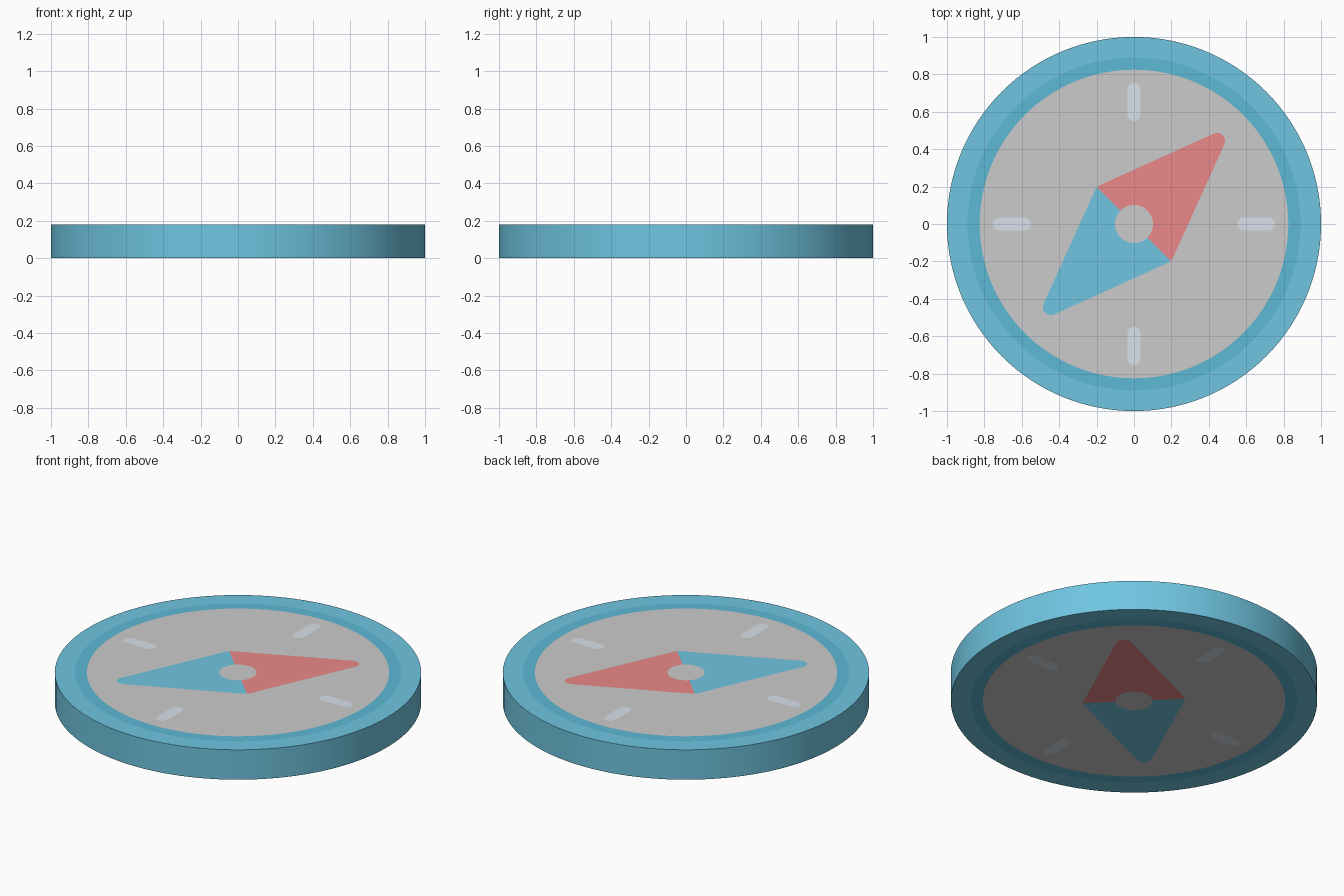
import bpy, bmesh, math

if "Cube" in bpy.data.objects:
    bpy.data.objects.remove(bpy.data.objects["Cube"])

H = 0.18       # thickness of every part
HUB = 0.102    # radius of the round opening in the needle


def arc(r, a0, a1, n, cx=0.0, cy=0.0):
    """Points along an arc, angles in degrees, both ends included."""
    return [(cx + r * math.cos(math.radians(a0 + (a1 - a0) * i / n)),
             cy + r * math.sin(math.radians(a0 + (a1 - a0) * i / n)))
            for i in range(n + 1)]


def circle(r, n=128):
    return arc(r, 0, 360, n)[:-1]


def turned(pts, deg):
    c, s = math.cos(math.radians(deg)), math.sin(math.radians(deg))
    return [(x * c - y * s, x * s + y * c) for x, y in pts]


def material(name, rgb):
    m = bpy.data.materials.new(name)
    m.diffuse_color = (*rgb, 1)
    m.use_nodes = True
    m.node_tree.nodes["Principled BSDF"].inputs["Base Color"].default_value = m.diffuse_color
    return m


def plate(name, outlines, mat=None):
    """Extrude closed outlines (inner ones become holes) into a flat plate."""
    cu = bpy.data.curves.new(name, 'CURVE')
    cu.dimensions = '2D'
    cu.fill_mode = 'BOTH'
    cu.extrude = H / 2
    for pts in outlines:
        sp = cu.splines.new('POLY')
        sp.points.add(len(pts) - 1)
        for p, (x, y) in zip(sp.points, pts):
            p.co = (x, y, 0, 1)
        sp.use_cyclic_u = True
    tmp = bpy.data.objects.new(name + "_outline", cu)
    bpy.context.collection.objects.link(tmp)
    bpy.context.view_layer.update()
    me = bpy.data.meshes.new_from_object(
        tmp.evaluated_get(bpy.context.evaluated_depsgraph_get()))
    bpy.data.objects.remove(tmp)
    bm = bmesh.new()
    bm.from_mesh(me)
    bmesh.ops.remove_doubles(bm, verts=bm.verts, dist=1e-5)
    bmesh.ops.recalc_face_normals(bm, faces=bm.faces)
    bmesh.ops.translate(bm, verts=bm.verts, vec=(0, 0, H / 2))
    bm.to_mesh(me)
    bm.free()
    me.materials.clear()
    if mat:
        me.materials.append(mat)
    ob = bpy.data.objects.new(name, me)
    bpy.context.collection.objects.link(ob)
    bpy.ops.object.select_all(action='DESELECT')
    ob.select_set(True)
    bpy.context.view_layer.objects.active = ob
    bpy.ops.object.shade_smooth_by_angle(angle=math.radians(30))
    return ob


blue = material("blue", (0.16, 0.56, 0.75))
dark_blue = material("dark_blue", (0.11, 0.48, 0.67))
red = material("red", (0.83, 0.25, 0.25))
pale = material("pale_blue", (0.69, 0.75, 0.82))

# Needle outline: rounded tip between the two side corners
tip = arc(0.043, 114, -24, 10, 0.444, 0.444)
side = [(-0.188, 0.205), *tip, (0.205, -0.188), (0.196, -0.196)]
half = [(-0.196, 0.196)] + side + arc(HUB, -45, 135, 24)
needle = [(-0.196, 0.196)] + side[:-1]
needle = needle + turned(needle, 180)

# Hour mark: a capsule, repeated on the four sides
mark = arc(0.035, -90, 90, 10, 0.72) + arc(0.035, 90, 270, 10, 0.585)
marks = [turned(mark, 90 * i) for i in range(4)]

# Case rings
plate("outer_ring", [circle(1.0), circle(0.89)], blue)
plate("inner_ring", [circle(0.89), circle(0.825)], dark_blue)

# Grey dial with its inlays, and the hub in the needle opening
plate("dial", [circle(0.825), needle] + marks)
plate("hub", [arc(HUB, -45, 315, 48)[:-1]])
for label, m in zip(("east", "north", "west", "south"), marks):
    plate(label + "_mark", [m], pale)

# Needle halves
plate("needle_red_half", [half], red)
plate("needle_blue_half", [turned(half, 180)], blue)
